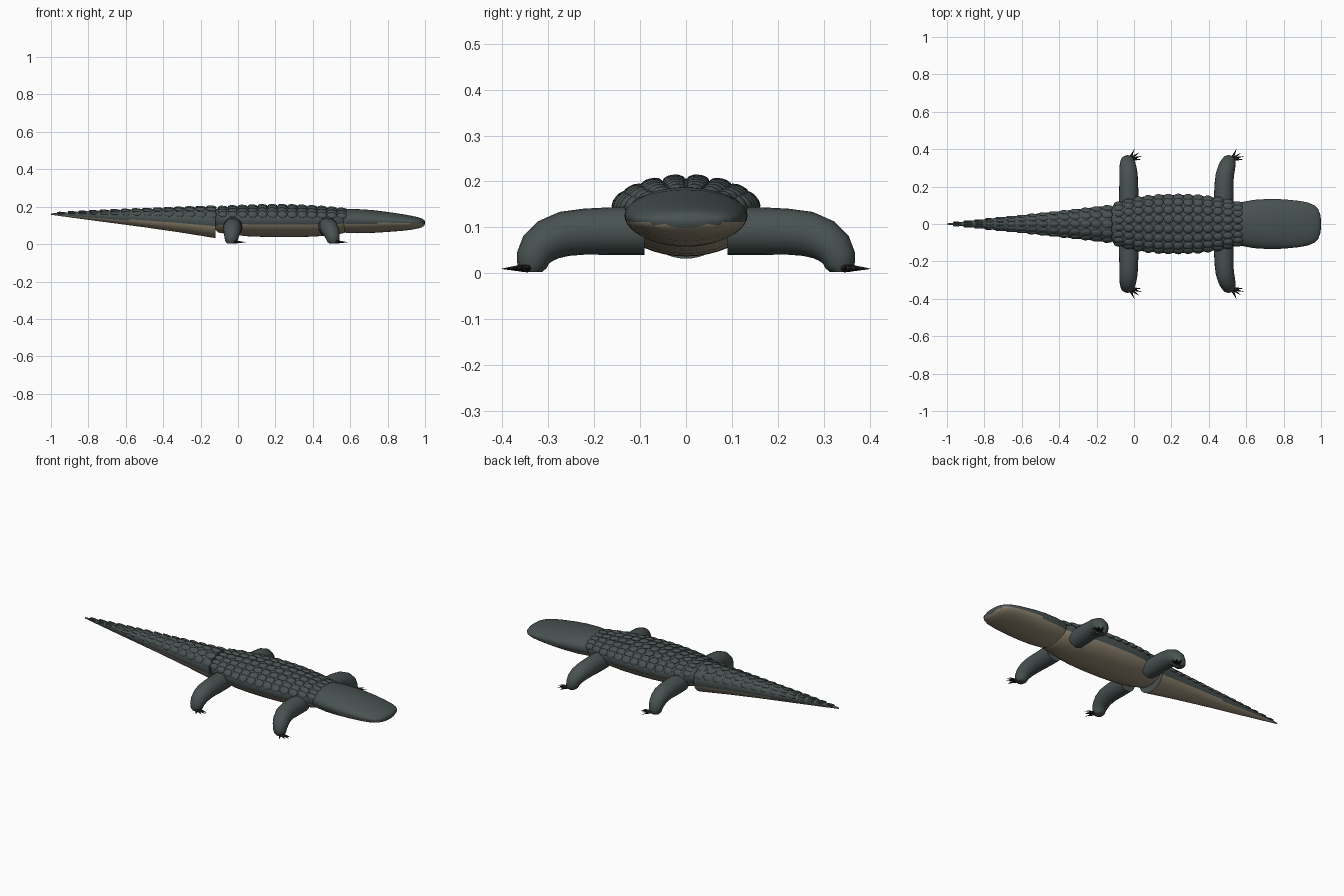
import bpy, bmesh, math
from mathutils import Matrix, Vector

if "Cube" in bpy.data.objects:
    bpy.data.objects.remove(bpy.data.objects["Cube"], do_unlink=True)


def material(name, rgb):
    m = bpy.data.materials.new(name)
    m.use_nodes = True
    m.diffuse_color = (*rgb, 1)
    bsdf = m.node_tree.nodes["Principled BSDF"]
    bsdf.inputs["Base Color"].default_value = (*rgb, 1)
    bsdf.inputs["Roughness"].default_value = 0.8
    return m


HIDE = material("dark green grey hide", (0.065, 0.085, 0.083))
BELLY = material("pale belly", (0.30, 0.25, 0.175))
CLAW = material("black claw", (0.02, 0.018, 0.018))


def finish(name, bm, mats, belly_limit=None, angle=50):
    """Turn a bmesh into a smooth object; downward faces become belly."""
    bmesh.ops.recalc_face_normals(bm, faces=bm.faces)
    if belly_limit is not None:
        for f in bm.faces:
            f.material_index = int(f.normal.z < belly_limit)
    mesh = bpy.data.meshes.new(name)
    bm.to_mesh(mesh)
    bm.free()
    for m in mats:
        mesh.materials.append(m)
    obj = bpy.data.objects.new(name, mesh)
    bpy.context.collection.objects.link(obj)
    bpy.ops.object.select_all(action='DESELECT')
    obj.select_set(True)
    bpy.context.view_layer.objects.active = obj
    bpy.ops.object.shade_smooth_by_angle(angle=math.radians(angle))
    return obj


def section(profile, x):
    """Half width, top and bottom of a profile at x."""
    for a, b in zip(profile, profile[1:]):
        if a[0] <= x <= b[0]:
            t = (x - a[0]) / (b[0] - a[0])
            return [p + (q - p) * t for p, q in zip(a[1:], b[1:])]
    return profile[-1][1:]


def surface(profile, x, ang, mid):
    """Point on the skin; ang runs from +y over the top."""
    w, top, bot = section(profile, x)
    zc = bot + (top - bot) * mid
    s = math.sin(ang)
    return Vector((x, w * math.cos(ang), zc + s * (top - zc if s > 0 else zc - bot)))


def skin(name, profile, mid, belly_limit, steps=3, sides=40):
    bm = bmesh.new()
    xs = [a[0] + (b[0] - a[0]) * i / steps
          for a, b in zip(profile, profile[1:]) for i in range(steps)]
    xs.append(profile[-1][0])
    rings = [[bm.verts.new(surface(profile, x, math.tau * i / sides, mid))
              for i in range(sides)] for x in xs]
    for r, s in zip(rings, rings[1:]):
        for i in range(sides):
            j = (i + 1) % sides
            bm.faces.new((r[i], r[j], s[j], s[i]))
    bm.faces.new(rings[0])
    bm.faces.new(rings[-1])
    return finish(name, bm, (HIDE, BELLY), belly_limit)


# Profiles: x, half width, top, bottom
BODY = [(-0.12, 0.09, 0.18, 0.075), (-0.105, 0.107, 0.195, 0.062),
        (-0.05, 0.124, 0.199, 0.052), (0.05, 0.146, 0.202, 0.042),
        (0.15, 0.154, 0.205, 0.038), (0.25, 0.155, 0.205, 0.037),
        (0.35, 0.151, 0.202, 0.038), (0.45, 0.139, 0.196, 0.043),
        (0.53, 0.122, 0.19, 0.052), (0.57, 0.112, 0.185, 0.06),
        (0.585, 0.095, 0.175, 0.075)]
TAIL = [(-1.0, 0.003, 0.164, 0.157), (-0.9, 0.014, 0.171, 0.143),
        (-0.75, 0.031, 0.178, 0.123), (-0.5, 0.057, 0.187, 0.09),
        (-0.3, 0.079, 0.194, 0.061), (-0.12, 0.1, 0.199, 0.032)]
HEAD = [(0.55, 0.108, 0.184, 0.066), (0.58, 0.118, 0.188, 0.06),
        (0.64, 0.129, 0.187, 0.058), (0.72, 0.134, 0.182, 0.06),
        (0.8, 0.132, 0.172, 0.065), (0.88, 0.124, 0.16, 0.071),
        (0.93, 0.115, 0.151, 0.077), (0.965, 0.1, 0.143, 0.084),
        (0.985, 0.08, 0.136, 0.091), (0.996, 0.05, 0.128, 0.099),
        (1.0, 0.02, 0.119, 0.108)]

skin("body", BODY, 0.58, -0.5)
skin("tail", TAIL, 0.55, -0.4)
skin("head", HEAD, 0.55, -0.45)


def scutes(name, profile, mid, start, end, gap, columns, spread):
    """Rows of low rounded plates laid over the back."""
    bm = bmesh.new()
    for row in range(int((end - start) / gap) + 1):
        x = start + row * gap
        w = section(profile, x)[0]
        for c in range(columns):
            ang = math.pi / 2 + spread * (2 * c / (columns - 1) - 1)
            p = surface(profile, x, ang, mid)
            q = surface(profile, x, ang + 0.01, mid)
            roll = math.atan2(p.z - q.z, p.y - q.y)
            size = Matrix.Diagonal((gap * 0.52, w * spread / columns * 1.05,
                                    0.004 + 0.045 * w, 1))
            m = (Matrix.Translation(p) @ Matrix.Rotation(roll, 4, 'X')
                 @ Matrix.Rotation(0.08, 4, 'Y') @ size)
            bmesh.ops.create_uvsphere(bm, u_segments=10, v_segments=6, radius=1, matrix=m)
    finish(name, bm, (HIDE,))


scutes("back_scutes", BODY, 0.58, -0.08, 0.56, 0.053, 8, 1.2)
scutes("tail_scutes", TAIL, 0.55, -0.94, -0.14, 0.057, 5, 1.1)

# Leg path: sideways distance, height, radius, share of the forward shift
LEG = [(0.09, 0.092, 0.052, 0), (0.16, 0.092, 0.052, 0), (0.22, 0.091, 0.05, 0.05),
       (0.265, 0.086, 0.049, 0.2), (0.3, 0.073, 0.046, 0.5), (0.322, 0.054, 0.042, 0.75),
       (0.333, 0.033, 0.037, 0.9), (0.335, 0.014, 0.032, 1), (0.335, 0.003, 0.022, 1)]


def leg(name, x, shift, side, sides=20):
    bm = bmesh.new()
    pts = [Vector((x + shift * s, side * y, z)) for y, z, r, s in LEG]
    rings = []
    for i, p in enumerate(pts):
        d = (pts[min(i + 1, len(pts) - 1)] - pts[max(i - 1, 0)]).normalized()
        u = Vector((1, 0, 0))
        u = (u - d * u.dot(d)).normalized()
        v = d.cross(u)
        ring = []
        for k in range(sides):
            a = math.tau * k / sides
            co = p + (u * math.cos(a) + v * math.sin(a)) * LEG[i][2]
            co.z = max(co.z, 0.001)
            ring.append(bm.verts.new(co))
        rings.append(ring)
    for r, s in zip(rings, rings[1:]):
        for k in range(sides):
            j = (k + 1) % sides
            bm.faces.new((r[k], r[j], s[j], s[k]))
    bm.faces.new(rings[0])
    bm.faces.new(rings[-1])
    finish(name, bm, (HIDE,))

    # Claws fan forward and outward from the foot
    bm = bmesh.new()
    foot = Vector((x + shift + 0.012, side * 0.345, 0.012))
    for dx, dy in ((0.062, 0.0), (0.064, 0.018), (0.05, 0.036), (0.026, 0.056)):
        d = Vector((dx, side * dy, -0.002))
        m = (Matrix.Translation(foot + d / 2)
             @ d.to_track_quat('Z', 'Y').to_matrix().to_4x4())
        bmesh.ops.create_cone(bm, cap_ends=True, segments=8, radius1=0.01,
                              radius2=0.0005, depth=d.length, matrix=m)
    finish(name + "_claws", bm, (CLAW,))


for side, label in ((1, "left"), (-1, "right")):
    leg("front_leg_" + label, 0.48, 0.03, side)
    leg("rear_leg_" + label, -0.028, -0.008, side)
